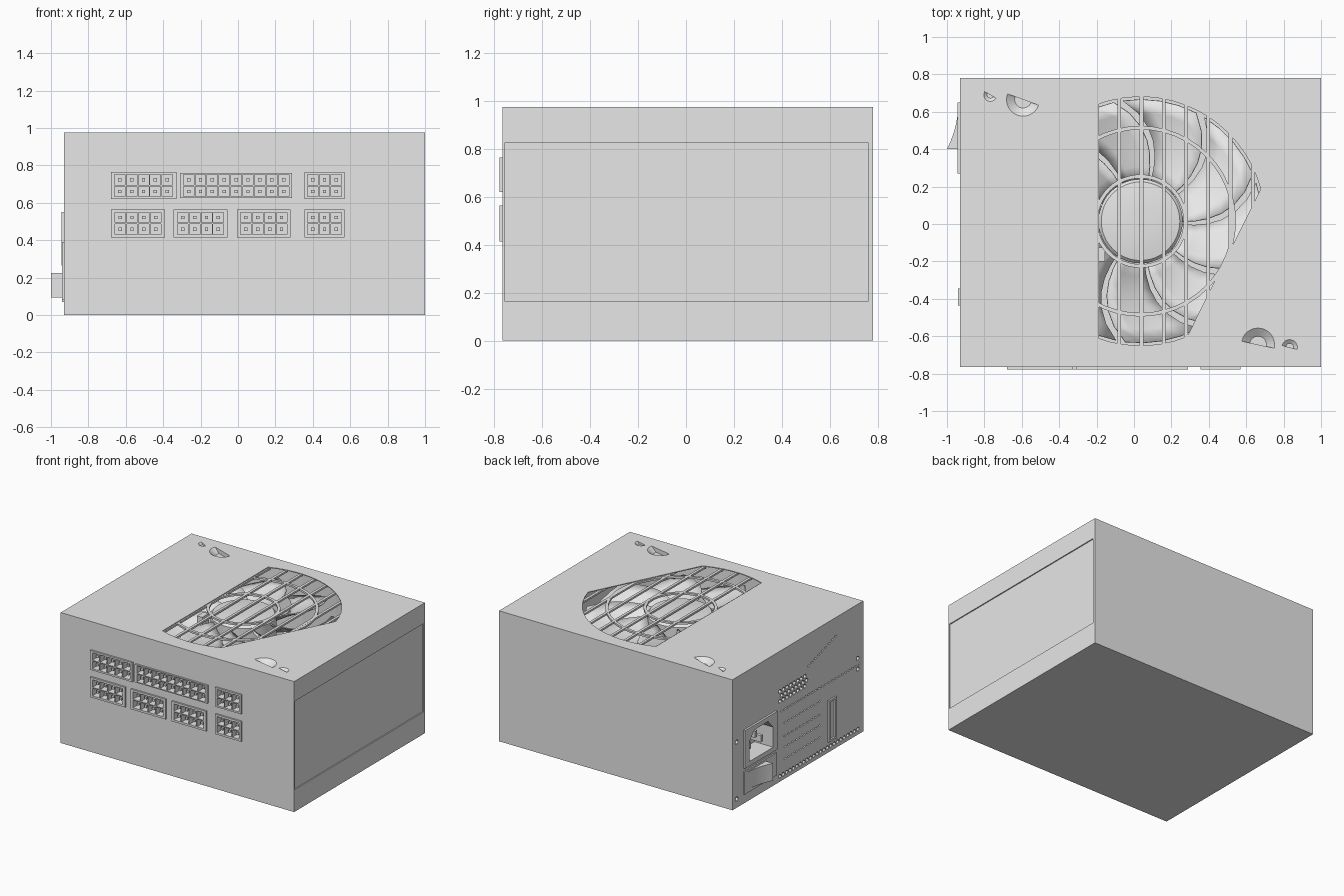
import bpy, bmesh
from math import sin, cos, pi, radians
from mathutils import Vector

if "Cube" in bpy.data.objects:
    bpy.data.objects.remove(bpy.data.objects["Cube"])

mat = bpy.data.materials.new("light grey metal")
mat.use_nodes = True
GREY = (0.8, 0.8, 0.8, 1)
mat.diffuse_color = GREY
mat.node_tree.nodes["Principled BSDF"].inputs["Base Color"].default_value = GREY

FAN = Vector((0.035, 0.015))
FACE_X, FACE_Y, TOP = -0.93, -0.765, 0.975


def finish(bm, name, smooth=False):
    bmesh.ops.recalc_face_normals(bm, faces=bm.faces)
    me = bpy.data.meshes.new(name)
    bm.to_mesh(me)
    bm.free()
    ob = bpy.data.objects.new(name, me)
    bpy.context.collection.objects.link(ob)
    me.materials.append(mat)
    if smooth:
        bpy.ops.object.select_all(action='DESELECT')
        ob.select_set(True)
        bpy.context.view_layer.objects.active = ob
        bpy.ops.object.shade_smooth_by_angle(angle=radians(35))
    return ob


def loft(bm, a, b):
    """Closed solid between two rings of points."""
    va, vb = [bm.verts.new(p) for p in a], [bm.verts.new(p) for p in b]
    n = len(va)
    bm.faces.new(va[::-1])
    bm.faces.new(vb)
    for i in range(n):
        j = (i + 1) % n
        bm.faces.new((va[i], va[j], vb[j], vb[i]))


def box(bm, x0, x1, y0, y1, z0, z1):
    ring = [(x0, y0), (x1, y0), (x1, y1), (x0, y1)]
    loft(bm, [(x, y, z0) for x, y in ring], [(x, y, z1) for x, y in ring])


def lathe(bm, profile, n=48, closed=True):
    """Spin (radius, z) points round the fan axis."""
    rings = [[bm.verts.new((FAN.x + r * cos(2 * pi * i / n), FAN.y + r * sin(2 * pi * i / n), z))
              for i in range(n)] for r, z in profile]
    for k in range(len(rings) if closed else len(rings) - 1):
        a, b = rings[k], rings[(k + 1) % len(rings)]
        for i in range(n):
            j = (i + 1) % n
            bm.faces.new((a[i], a[j], b[j], b[i]))
    if not closed:
        bm.faces.new(rings[-1])


def arc(cx, cy, r, a0, a1, n):
    return [(cx + r * cos(radians(a0 + (a1 - a0) * i / n)),
             cy + r * sin(radians(a0 + (a1 - a0) * i / n))) for i in range(n + 1)]


def cut(ob, *cutters):
    for c in cutters:
        m = ob.modifiers.new("cut", 'BOOLEAN')
        m.object, m.operation, m.solver = c, 'DIFFERENCE', 'EXACT'
        bpy.context.view_layer.objects.active = ob
        bpy.ops.object.modifier_apply(modifier=m.name)


# Case
bm = bmesh.new()
box(bm, FACE_X, 1, FACE_Y, 0.78, 0, TOP)
case = finish(bm, "case")

# Fan well under a thin top skin, and the partly closed opening above it
bm = bmesh.new()
ring = arc(FAN.x, FAN.y, 0.69, 0, 352.5, 47)
loft(bm, [(x, y, 0.3) for x, y in ring], [(x, y, 0.969) for x, y in ring])
well = finish(bm, "well_cutter")
bm = bmesh.new()
ring = arc(FAN.x, FAN.y, 0.665, 110.5, 15, 16) + arc(FAN.x, FAN.y, 0.665, -68, -110.5, 7)
loft(bm, [(x, y, 0.9) for x, y in ring], [(x, y, 1.1) for x, y in ring])
opening = finish(bm, "opening_cutter")

# Half-round screw dimples on the top and the recessed side panel
bm = bmesh.new()
for cx, cy, r, a in ((-0.593, 0.665, 0.09, 160), (0.663, -0.645, 0.09, -12),
                     (-0.768, 0.69, 0.036, 150), (0.832, -0.66, 0.043, -15)):
    top = arc(cx, cy, r, a, a + 180, 14)
    mid = arc(cx, cy, r * 0.5, a, a + 180, 14)
    loft(bm, [(x, y, TOP - 0.35 * r) for x, y in mid], [(x, y, TOP + 0.001) for x, y in top])
box(bm, 0.992, 1.1, -0.757, 0.762, 0.165, 0.825)
dimples = finish(bm, "dimple_and_panel_cutter")

# Honeycomb vents and screw holes on the socket side
bm = bmesh.new()


def hole(y, z, r, squash=1.0):
    pts = [(y + r * cos(pi * i / 3), z + squash * r * sin(pi * i / 3)) for i in range(6)]
    loft(bm, [(FACE_X - 0.02, *p) for p in pts], [(FACE_X + 0.03, *p) for p in pts])


for i in range(24):
    hole(0.2 - 0.04 * i, 0.52, 0.014, 0.45)
    hole(0.22 - 0.04 * i, 0.04, 0.016)
for i in range(9):
    hole(-0.12 - 0.04 * i, 0.735 + 0.0125 * i, 0.014, 0.5)
for z in (0.15, 0.24, 0.32, 0.42):
    for i in range(10):
        hole(0.16 - 0.045 * i, z, 0.014, 0.4)
for row in range(3):
    for i in range(8):
        hole(0.22 - 0.042 * i - 0.021 * (row % 2), 0.6 + 0.037 * row, 0.017)
for y, z in ((0.73, 0.49), (0.73, 0.065), (-0.7, 0.49), (-0.7, 0.57)):
    hole(y, z, 0.018)
vents = finish(bm, "vent_cutter")

# Modular connectors: left, right, bottom, top, columns
PLUGS = [(-0.68, -0.33, 0.62, 0.765, 5), (-0.31, 0.29, 0.625, 0.76, 9), (0.355, 0.57, 0.62, 0.765, 3),
         (-0.68, -0.39, 0.415, 0.565, 4), (-0.345, -0.055, 0.415, 0.565, 4),
         (-0.005, 0.28, 0.415, 0.565, 4), (0.355, 0.57, 0.415, 0.565, 3)]
shells, cells, pins = bmesh.new(), bmesh.new(), bmesh.new()
for x0, x1, z0, z1, cols in PLUGS:
    box(shells, x0, x1, FACE_Y - 0.013, -0.705, z0, z1)
    pitch = 0.0635
    cx, cz = (x0 + x1) / 2, (z0 + z1) / 2
    for i in range(cols):
        for s in (-0.5, 0.5):
            px, pz = cx + (i - (cols - 1) / 2) * pitch, cz + s * pitch
            box(cells, px - 0.028, px + 0.028, -0.9, -0.715, pz - 0.028, pz + 0.028)
            box(pins, px - 0.009, px + 0.009, -0.76, -0.71, pz - 0.009, pz + 0.009)
connectors = finish(shells, "connector_housings")
cell_cut = finish(cells, "cell_cutter")
finish(pins, "connector_pins")

# Power socket with a chamfered cavity and three pins
bm = bmesh.new()
box(bm, FACE_X - 0.015, -0.77, 0.27, 0.65, 0.265, 0.55)
socket = finish(bm, "power_socket")
bm = bmesh.new()
ring = [(0.32, 0.3), (0.6, 0.3), (0.6, 0.45), (0.54, 0.515), (0.38, 0.515), (0.32, 0.45)]
loft(bm, [(-1.1, *p) for p in ring], [(-0.79, *p) for p in ring])
cavity = finish(bm, "cavity_cutter")
bm = bmesh.new()
for y, z in ((0.39, 0.38), (0.46, 0.44), (0.53, 0.38)):
    box(bm, -0.9, -0.78, y - 0.012, y + 0.012, z - 0.025, z + 0.025)
finish(bm, "socket_pins")

cut(case, well, opening, dimples, vents, cell_cut, cavity)
cut(connectors, cell_cut)
cut(socket, cavity)
for c in (well, opening, dimples, vents, cell_cut, cavity):
    bpy.data.objects.remove(c)

# Rocker switch with a concave face
bm = bmesh.new()
box(bm, FACE_X - 0.01, FACE_X + 0.01, 0.27, 0.65, 0.07, 0.24)
finish(bm, "switch_frame")
bm = bmesh.new()
curve = [(-0.94 - 0.06 * (1 - i / 10) ** 2, 0.4 + 0.024 * i) for i in range(11)]
ring = [(FACE_X, 0.4)] + curve + [(FACE_X, 0.64)]
loft(bm, [(x, y, 0.095) for x, y in ring], [(x, y, 0.225) for x, y in ring])
finish(bm, "rocker_switch", True)

# Raised slot rim on the vent side
bm = bmesh.new()
for y0, y1, z0, z1 in ((-0.435, -0.42, 0.08, 0.39), (-0.36, -0.345, 0.08, 0.39),
                       (-0.42, -0.36, 0.08, 0.095), (-0.42, -0.36, 0.375, 0.39)):
    box(bm, FACE_X - 0.012, FACE_X + 0.01, y0, y1, z0, z1)
finish(bm, "slot_rim")

# Grille: straight bars and rings just under the top skin
bm = bmesh.new()
for i in range(-2, 6):
    x = 0.04 + 0.119 * i
    half = (0.68 ** 2 - (x - FAN.x) ** 2) ** 0.5
    box(bm, x - 0.01, x + 0.01, FAN.y - half, FAN.y + half, 0.955, 0.9685)
finish(bm, "grille_bars")
bm = bmesh.new()
for r in (0.24, 0.5):
    lathe(bm, [(r - 0.01, 0.954), (r + 0.01, 0.954), (r + 0.01, 0.968), (r - 0.01, 0.968)])
finish(bm, "grille_rings", True)

# Fan hub and swept blades
bm = bmesh.new()
lathe(bm, [(0.225, 0.75), (0.225, 0.92), (0.21, 0.935), (0.15, 0.943), (0.07, 0.947)], closed=False)
finish(bm, "fan_hub", True)
bm = bmesh.new()
BLADES, STEPS = 9, 6
for b in range(BLADES):
    grid = []
    for i in range(STEPS + 1):
        s = i / STEPS
        r = 0.22 + 0.43 * s
        row = []
        for j in range(5):
            a = 2 * pi * b / BLADES + 0.4 * s * s + 0.62 * j / 4
            row.append(bm.verts.new((FAN.x + r * cos(a), FAN.y + r * sin(a), 0.91 - 0.03 * j)))
        grid.append(row)
    for p, q in zip(grid, grid[1:]):
        for j in range(4):
            bm.faces.new((p[j], q[j], q[j + 1], p[j + 1]))
blades = finish(bm, "fan_blades", True)
blades.modifiers.new("thickness", 'SOLIDIFY').thickness = 0.008

# Fan motor cable
bm = bmesh.new()
box(bm, -0.2, -0.155, -0.2, -0.125, 0.7, 0.93)
finish(bm, "fan_cable")
